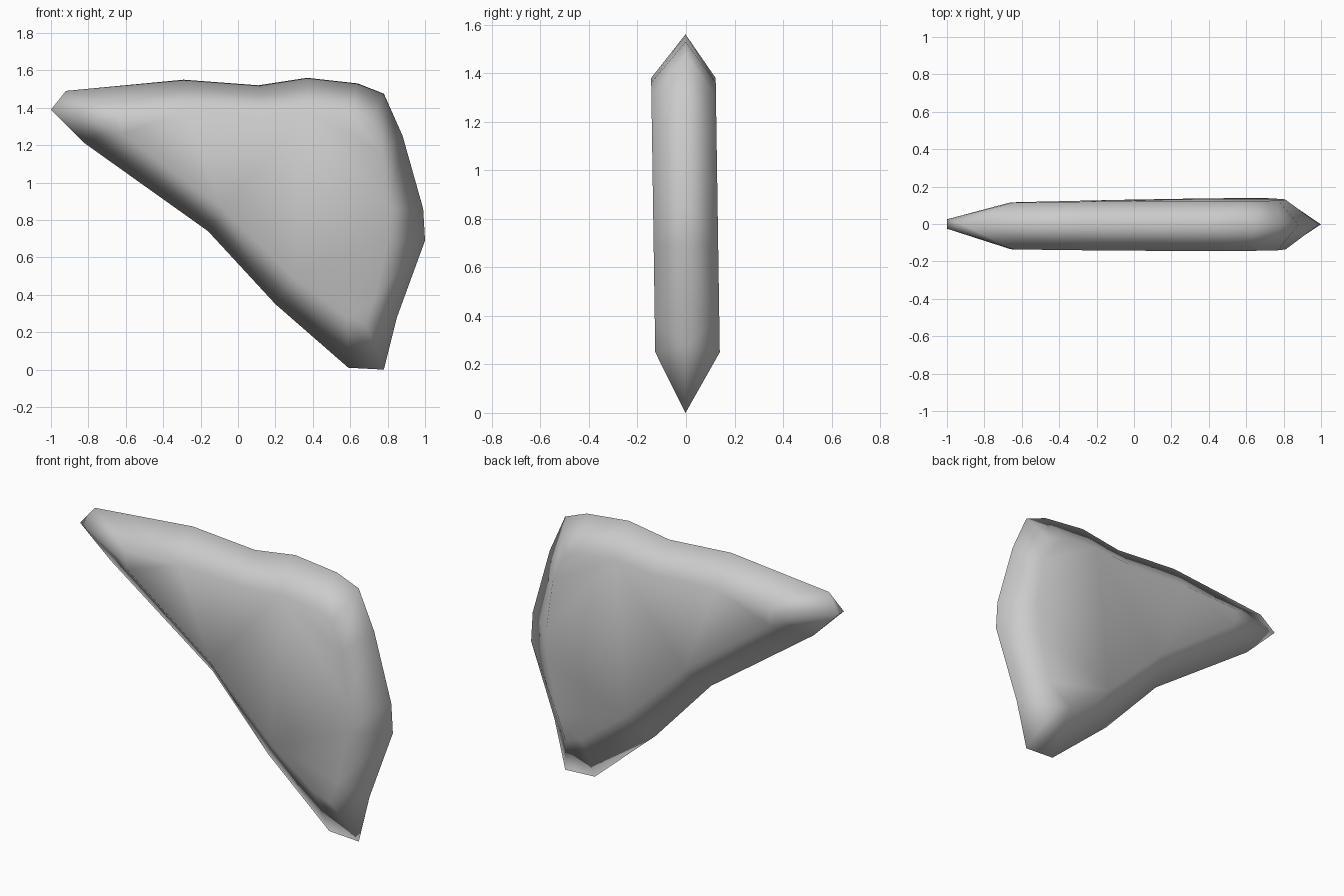
import bpy, bmesh

if "Cube" in bpy.data.objects:
    bpy.data.objects.remove(bpy.data.objects["Cube"])

# Thin outer rim and the outline of the flat faces: (rim x, rim z, face x, face z)
OUTLINE = [
    (-1.00, 1.39, -0.66, 1.31), (-0.92, 1.49, -0.64, 1.37),
    (-0.29, 1.55, -0.28, 1.38), (0.11, 1.52, 0.11, 1.36),
    (0.37, 1.56, 0.37, 1.38), (0.64, 1.53, 0.61, 1.36),
    (0.78, 1.475, 0.70, 1.31), (0.88, 1.25, 0.77, 1.16),
    (0.99, 0.86, 0.81, 0.86), (1.00, 0.69, 0.80, 0.69),
    (0.85, 0.28, 0.73, 0.38), (0.78, 0.00, 0.68, 0.25),
    (0.59, 0.01, 0.58, 0.28), (0.20, 0.35, 0.30, 0.49),
    (-0.16, 0.74, -0.08, 0.86), (-0.82, 1.21, -0.62, 1.26),
]


def face_depth(x, z, side):
    """Half thickness, slightly wedge-shaped and thinner at the pointed end."""
    depth = 0.123 + 0.015 * z if side < 0 else 0.143 - 0.015 * z
    return side * (depth - 0.012 * max(0.0, -x))


def bridge(bm, a, b):
    for i in range(len(a)):
        j = (i + 1) % len(a)
        bm.faces.new((a[i], a[j], b[j], b[i]))


bm = bmesh.new()
loops = []
for side in (-1, 1):
    # The rim is a knife edge except at the blunt left tip
    rim = [bm.verts.new((x, side * (0.025 if i == 0 else 0.002), z))
           for i, (x, z, _, _) in enumerate(OUTLINE)]
    face = [bm.verts.new((x, face_depth(x, z, side), z)) for _, _, x, z in OUTLINE]
    bridge(bm, rim, face)
    bm.faces.new(face)
    loops.append(rim)
bridge(bm, loops[0], loops[1])
bmesh.ops.remove_doubles(bm, verts=bm.verts, dist=0.006)
bmesh.ops.recalc_face_normals(bm, faces=bm.faces)
bmesh.ops.triangulate(bm, faces=[f for f in bm.faces if len(f.verts) > 4])
for f in bm.faces:
    f.smooth = True

# Stone shard
mesh = bpy.data.meshes.new("stone_shard")
bm.to_mesh(mesh)
bm.free()
shard = bpy.data.objects.new("stone_shard", mesh)
bpy.context.collection.objects.link(shard)

grey = bpy.data.materials.new("stone grey")
grey.diffuse_color = (0.6, 0.6, 0.6, 1)
grey.use_nodes = True
grey.node_tree.nodes["Principled BSDF"].inputs["Base Color"].default_value = grey.diffuse_color
mesh.materials.append(grey)
